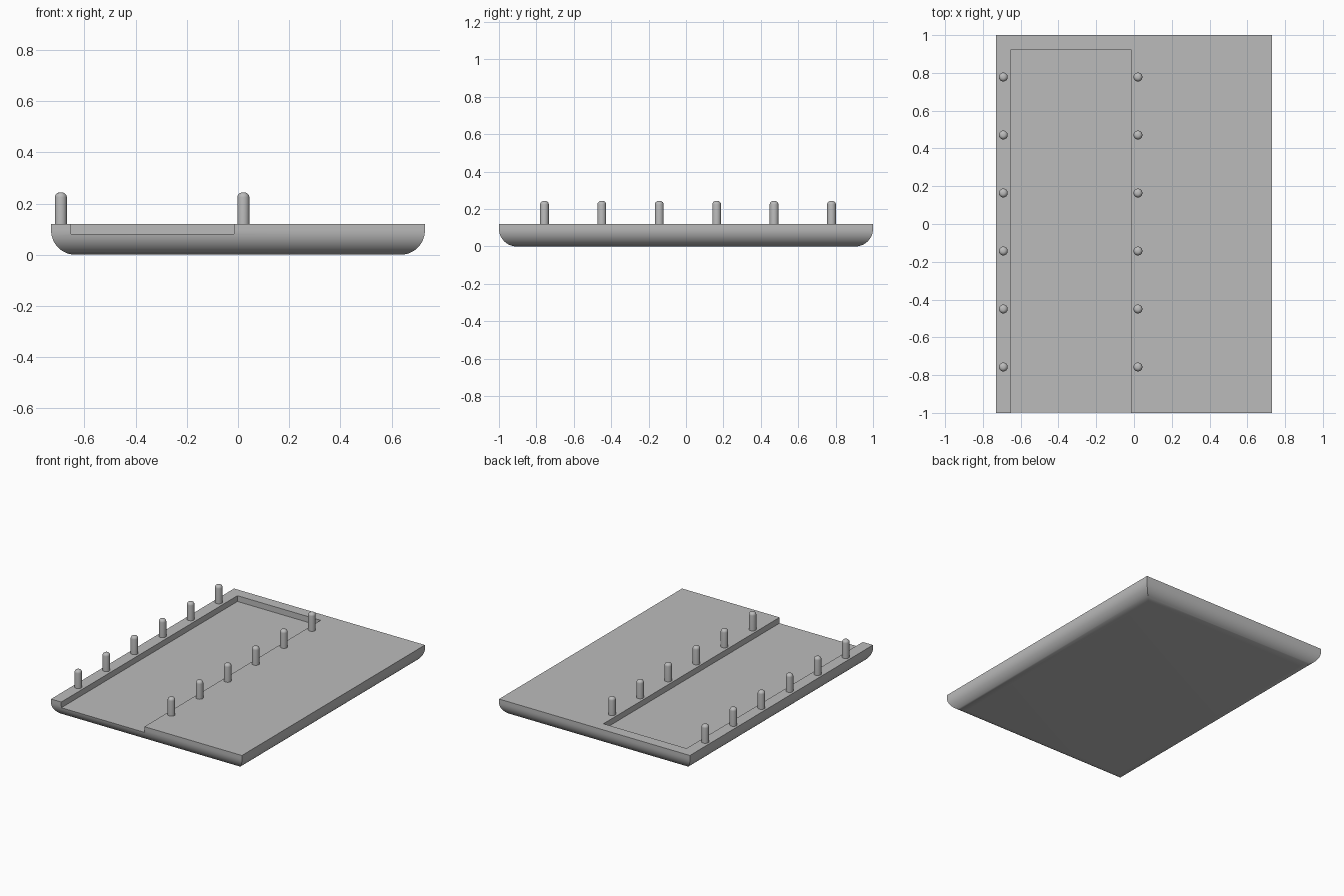
import bpy, bmesh, math

if "Cube" in bpy.data.objects:
    bpy.data.objects.remove(bpy.data.objects["Cube"])

HX, HY, TOP = 0.73, 1.0, 0.12      # slab half sizes and height
R = 0.095                          # radius of the rounded underside edge
FLOOR = 0.08                       # height of the recess floor

grey = bpy.data.materials.new("grey")
grey.diffuse_color = (0.5, 0.5, 0.5, 1)
grey.use_nodes = True
grey.node_tree.nodes["Principled BSDF"].inputs["Base Color"].default_value = grey.diffuse_color


def finish(name, bm):
    bmesh.ops.recalc_face_normals(bm, faces=bm.faces)
    mesh = bpy.data.meshes.new(name)
    bm.to_mesh(mesh)
    bm.free()
    mesh.materials.append(grey)
    ob = bpy.data.objects.new(name, mesh)
    bpy.context.collection.objects.link(ob)
    return ob


def loft(name, rings):
    """Bridge equal-length rings of points and cap both ends."""
    bm = bmesh.new()
    loops = [[bm.verts.new(p) for p in ring] for ring in rings]
    n = len(loops[0])
    for a, b in zip(loops, loops[1:]):
        for i in range(n):
            j = (i + 1) % n
            bm.faces.new((a[i], a[j], b[j], b[i]))
    bm.faces.new(loops[0][::-1])
    bm.faces.new(loops[-1])
    return finish(name, bm)


def smooth(ob, angle=30):
    bpy.ops.object.select_all(action='DESELECT')
    ob.select_set(True)
    bpy.context.view_layer.objects.active = ob
    bpy.ops.object.shade_smooth_by_angle(angle=math.radians(angle))


def rectangle(inset, z):
    x, y = HX - inset, HY - inset
    return [(-x, -y, z), (x, -y, z), (x, y, z), (-x, y, z)]


# Slab with a rounded underside and mitred corners
STEPS = 12
rings = []
for i in range(STEPS + 1):
    a = math.pi / 2 * i / STEPS
    rings.append(rectangle(R * (1 - math.sin(a)), R * (1 - math.cos(a))))
rings.append(rectangle(0, TOP))
slab = loft("slab", rings)

# Shallow recess, open at the front
x0, x1, y0, y1 = -0.652, -0.016, -1.1, 0.925
cutter = loft("recess_cutter", [
    [(x0, y0, z), (x1, y0, z), (x1, y1, z), (x0, y1, z)] for z in (FLOOR, 0.2)])
cut = slab.modifiers.new("recess", 'BOOLEAN')
cut.operation = 'DIFFERENCE'
cut.solver = 'EXACT'
cut.object = cutter
bpy.context.view_layer.objects.active = slab
bpy.ops.object.modifier_apply(modifier=cut.name)
bpy.data.objects.remove(cutter)
smooth(slab)

# Two rows of round-topped pegs
PEG_R, ROUND, PEG_TOP, SIDES = 0.0235, 0.019, 0.243, 24
profile = [(PEG_R, TOP - 0.02)]
for i in range(7):
    a = math.pi / 2 * i / 6
    profile.append((PEG_R - ROUND * (1 - math.cos(a)),
                    PEG_TOP - ROUND * (1 - math.sin(a))))
for side, x in (("left", -0.692), ("middle", 0.021)):
    for k in range(6):
        y = 0.778 - k * 0.307
        peg = loft(f"{side}_peg_{k + 1}", [
            [(x + r * math.cos(math.tau * s / SIDES),
              y + r * math.sin(math.tau * s / SIDES), z) for s in range(SIDES)]
            for r, z in profile])
        smooth(peg, 40)
